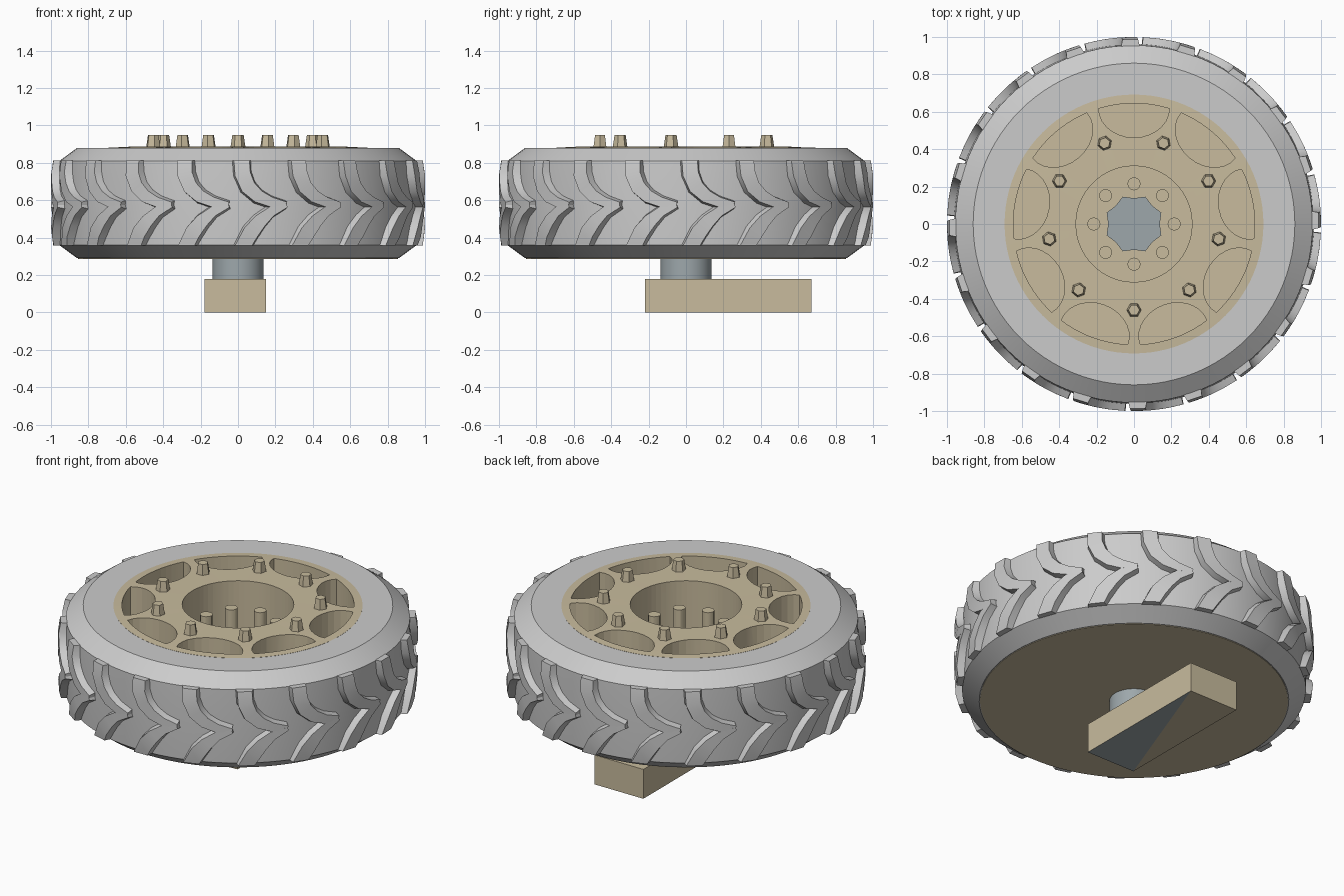
import bpy, bmesh
from math import sin, cos, pi, radians
from mathutils import Matrix

if "Cube" in bpy.data.objects:
    bpy.data.objects.remove(bpy.data.objects["Cube"])


def material(name, color):
    m = bpy.data.materials.new(name)
    m.diffuse_color = color
    m.use_nodes = True
    m.node_tree.nodes["Principled BSDF"].inputs["Base Color"].default_value = m.diffuse_color
    return m


TAN = material("tan", (0.58, 0.50, 0.34, 1))
STEEL = material("blue_grey", (0.34, 0.39, 0.41, 1))


def finish(name, bm, mat=None, smooth=True):
    bmesh.ops.recalc_face_normals(bm, faces=bm.faces)
    me = bpy.data.meshes.new(name)
    bm.to_mesh(me)
    bm.free()
    ob = bpy.data.objects.new(name, me)
    bpy.context.collection.objects.link(ob)
    if mat:
        me.materials.append(mat)
    if smooth:
        shade(ob)
    return ob


def shade(ob):
    bpy.ops.object.select_all(action='DESELECT')
    ob.select_set(True)
    bpy.context.view_layer.objects.active = ob
    bpy.ops.object.shade_smooth_by_angle(angle=radians(30))


def lathe(name, profile, mat=None, segs=96):
    """Spin a closed (radius, z) profile about z."""
    bm = bmesh.new()
    rings = []
    for r, z in profile:
        if r == 0:
            rings.append([bm.verts.new((0, 0, z))] * segs)
        else:
            rings.append([bm.verts.new((r * cos(2 * pi * i / segs), r * sin(2 * pi * i / segs), z))
                          for i in range(segs)])
    for a, b in zip(rings, rings[1:] + rings[:1]):
        for i in range(segs):
            j = (i + 1) % segs
            quad = list(dict.fromkeys((a[i], a[j], b[j], b[i])))
            if len(quad) > 2:
                bm.faces.new(quad)
    return finish(name, bm, mat)


def prism(bm, pts, z0, z1):
    """Extrude a 2D outline between two heights."""
    lo = [bm.verts.new((x, y, z0)) for x, y in pts]
    hi = [bm.verts.new((x, y, z1)) for x, y in pts]
    bm.faces.new(lo[::-1])
    bm.faces.new(hi)
    for i in range(len(pts)):
        j = (i + 1) % len(pts)
        bm.faces.new((lo[i], lo[j], hi[j], hi[i]))


def circle(r, n):
    return [(r * cos(2 * pi * i / n), r * sin(2 * pi * i / n)) for i in range(n)]


def pegs(name, count, start, radius, r0, r1, z0, z1, sides):
    """Ring of small tapered pegs."""
    bm = bmesh.new()
    for k in range(count):
        a = start + 2 * pi * k / count
        m = Matrix.Rotation(a, 4, 'Z') @ Matrix.Translation((radius, 0, (z0 + z1) / 2))
        bmesh.ops.create_cone(bm, cap_ends=True, segments=sides, radius1=r0, radius2=r1,
                              depth=z1 - z0, matrix=m)
    return finish(name, bm, TAN)


# Tyre carcass
lathe("tyre", [(0.69, 0.88), (0.86, 0.88), (0.955, 0.81), (0.962, 0.585),
               (0.955, 0.36), (0.86, 0.29), (0.69, 0.29)])

# Tread lugs: (arc offset, z, half width) along each curved lug
UPPER = [(0.02, 0.812, 0.042), (0.025, 0.74, 0.042), (0.055, 0.67, 0.040),
         (0.11, 0.62, 0.034), (0.18, 0.59, 0.026), (0.265, 0.58, 0.010)]
LOWER = [(0.03, 0.358, 0.046), (0.07, 0.43, 0.042), (0.12, 0.49, 0.036),
         (0.18, 0.54, 0.026), (0.265, 0.572, 0.010)]
bm = bmesh.new()
for k in range(20):
    for path in (UPPER, LOWER):
        rings = []
        for i, (s, z, w) in enumerate(path):
            p, q = path[max(i - 1, 0)], path[min(i + 1, len(path) - 1)]
            ds, dz = q[0] - p[0], q[1] - p[1]
            d = (ds * ds + dz * dz) ** 0.5
            ns, nz = (-dz / d, ds / d) if i else (-1 if dz > 0 else 1, 0)
            top = 0.988 if i == 0 else 1.0
            ring = []
            for side, r, grow in ((-1, 0.945, 0.012), (-1, top, 0), (1, top, 0), (1, 0.945, 0.012)):
                a = 2 * pi * k / 20 + s + side * ns * (w + grow)
                ring.append(bm.verts.new((r * sin(a), -r * cos(a), z + side * nz * (w + grow))))
            rings.append(ring)
        for a, b in zip(rings, rings[1:]):
            for i in range(4):
                j = (i + 1) % 4
                bm.faces.new((a[i], a[j], b[j], b[i]))
        bm.faces.new(rings[0])
        bm.faces.new(rings[-1][::-1])
finish("tread_lugs", bm)

# Rim disc
rim = lathe("rim", [(0, 0.888), (0.55, 0.888), (0.692, 0.881), (0.692, 0.30), (0, 0.30)], TAN)

# Cutter: nine D-shaped pockets and the central bore
FLOOR = 0.55
bm = bmesh.new()
outer = [(0.645 * sin(a), 0.645 * cos(a)) for a in [radians(-17 + 34 * i / 10) for i in range(11)]]
inner = [(0.189 * cos(t), 0.617 - 0.155 * sin(t)) for t in [pi * i / 14 for i in range(1, 14)]]
for k in range(9):
    c, s = cos(2 * pi * k / 9), sin(2 * pi * k / 9)
    prism(bm, [(x * c - y * s, x * s + y * c) for x, y in outer + inner], FLOOR, 1.0)
prism(bm, circle(0.31, 64), FLOOR, 1.0)
cutter = finish("rim_cutter", bm, TAN, smooth=False)
cutter.hide_render = True
mod = rim.modifiers.new("pockets", 'BOOLEAN')
mod.operation = 'DIFFERENCE'
mod.solver = 'EXACT'
mod.object = cutter
bpy.context.view_layer.objects.active = rim
bpy.ops.object.modifier_apply(modifier="pockets")
bpy.data.objects.remove(cutter)
shade(rim)

# Back plate closing the inner side of the wheel
lathe("back_plate", [(0, 0.30), (0.855, 0.30), (0.855, 0.287), (0, 0.287)], TAN)

# Rim bolts and hub studs
pegs("rim_bolts", 9, radians(30), 0.46, 0.042, 0.03, 0.87, 0.95, 6)
pegs("hub_studs", 8, 0, 0.215, 0.035, 0.035, FLOOR - 0.01, 0.77, 12)

# Axle and scalloped hub cap
lathe("axle", [(0, 0.56), (0.137, 0.56), (0.137, 0.17), (0, 0.17)], STEEL, 48)
bm = bmesh.new()
prism(bm, [((0.158 if i % 2 else 0.138) * cos(pi * i / 8), (0.158 if i % 2 else 0.138) * sin(pi * i / 8))
           for i in range(16)], FLOOR - 0.01, 0.58)
finish("hub_cap", bm, STEEL, smooth=False)

# Mounting block, with one underside triangle in blue-grey
bm = bmesh.new()
prism(bm, [(-0.18, -0.22), (0.15, -0.22), (0.15, 0.67), (-0.18, 0.67)], 0, 0.18)
bm.verts.ensure_lookup_table()
base = next(f for f in bm.faces if all(v.co.z == 0 for v in f.verts))
bmesh.utils.face_split(base, bm.verts[0], bm.verts[2])
block = finish("mounting_block", bm, TAN, smooth=False)
block.data.materials.append(STEEL)
for f in block.data.polygons:
    if len(f.vertices) == 3 and f.center.y < 0.2:
        f.material_index = 1
